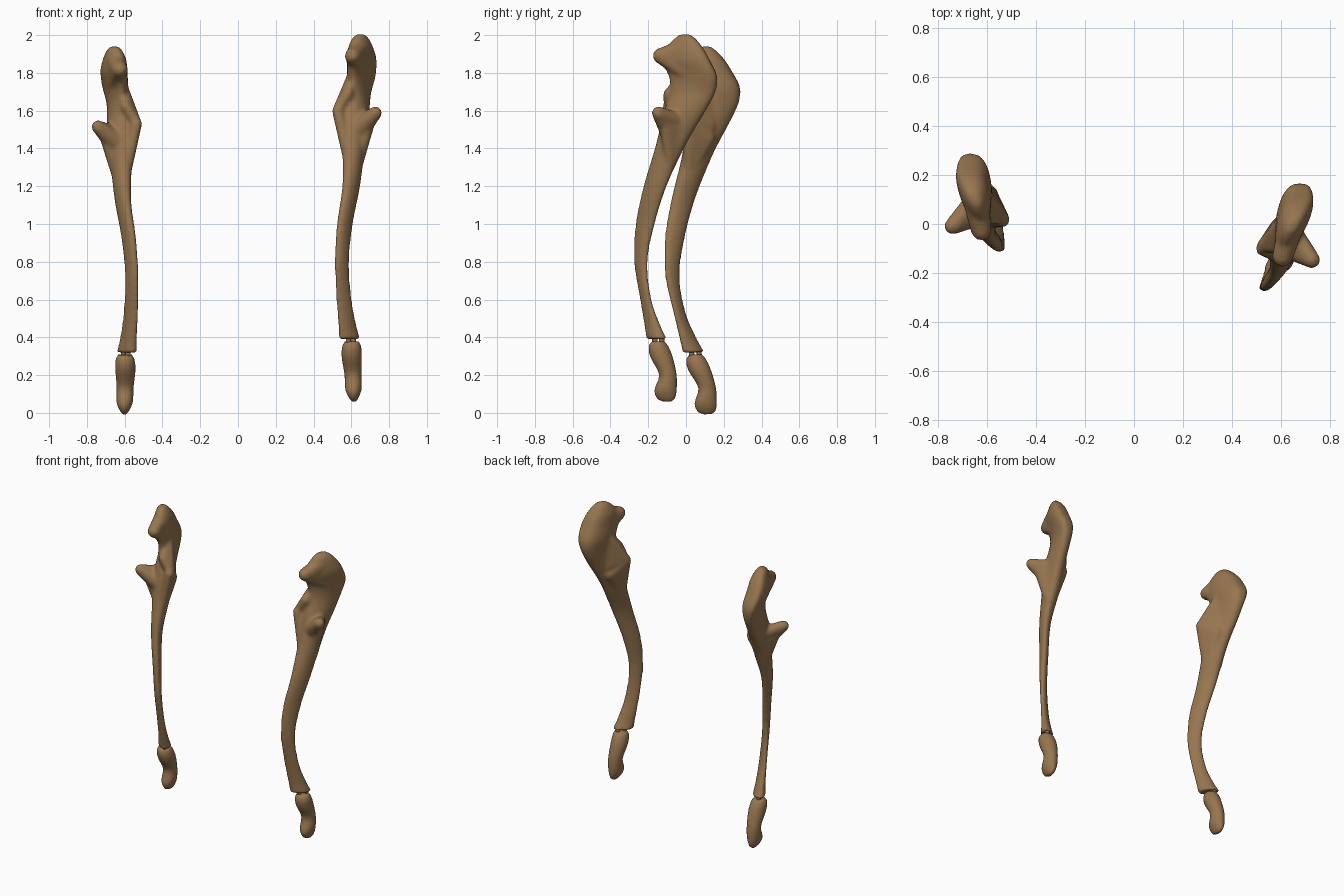
import bpy, bmesh, math
from mathutils import Matrix, Vector

if "Cube" in bpy.data.objects:
    bpy.data.objects.remove(bpy.data.objects["Cube"])

bone = bpy.data.materials.new("bone brown")
bone.diffuse_color = (0.31, 0.18, 0.08, 1)
bone.use_nodes = True
bone.node_tree.nodes["Principled BSDF"].inputs["Base Color"].default_value = bone.diffuse_color

# Sections: z, front y, back y, front x, back x, front half width, back half width
SHAFT = [
    (0.39, -.210, -.100, .565, .617, .051, .050),
    (0.45, -.218, -.130, .554, .608, .041, .041),
    (0.60, -.243, -.183, .535, .588, .032, .032),
    (0.80, -.275, -.203, .527, .574, .030, .030),
    (1.00, -.267, -.165, .540, .592, .033, .033),
    (1.20, -.225, -.102, .575, .625, .042, .038),
    (1.40, -.165, -.010, .597, .632, .064, .050),
    (1.50, -.140, .045, .602, .645, .076, .046),
    (1.60, -.115, .105, .605, .662, .074, .046),
    (1.70, -.085, .156, .610, .672, .052, .054),
    (1.78, -.092, .165, .605, .682, .046, .076),
    (1.87, -.130, .125, .607, .684, .046, .082),
    (1.93, -.105, .092, .612, .674, .046, .070),
    (1.98, -.065, .052, .628, .664, .036, .046),
    (2.005, -.03, .02, .638, .655, .02, .022),
]
TIP = [
    (0.06, -.12, -.08, .612, .616, .010, .010),
    (0.075, -.152, -.06, .610, .616, .022, .022),
    (0.12, -.167, -.050, .609, .613, .044, .040),
    (0.20, -.142, -.050, .608, .610, .046, .043),
    (0.30, -.190, -.072, .602, .602, .054, .052),
    (0.355, -.197, -.095, .602, .602, .050, .048),
    (0.378, -.180, -.115, .602, .602, .036, .036),
]


def sample(rows, z):
    """Smooth interpolation of section rows at height z."""
    i = 0
    while i < len(rows) - 2 and z > rows[i + 1][0]:
        i += 1
    a, b = rows[i], rows[i + 1]
    p, n = rows[max(i - 1, 0)], rows[min(i + 2, len(rows) - 1)]
    h = b[0] - a[0]
    t = (z - a[0]) / h
    out = []
    for k in range(1, 7):
        ma = (b[k] - p[k]) / (b[0] - p[0]) * h
        mb = (n[k] - a[k]) / (n[0] - a[0]) * h
        out.append((2*t**3 - 3*t*t + 1) * a[k] + (t**3 - 2*t*t + t) * ma
                   + (3*t*t - 2*t**3) * b[k] + (t**3 - t*t) * mb)
    return out


def loft(bm, rows, segs=32):
    zs = []
    for a, b in zip(rows, rows[1:]):
        n = max(2, round((b[0] - a[0]) / 0.025))
        zs += [a[0] + (b[0] - a[0]) * i / n for i in range(n)]
    zs.append(rows[-1][0])
    rings = []
    for z in zs:
        yf, yb, xf, xb, wf, wb = sample(rows, z)
        ring = []
        for s in range(segs):
            a = math.tau * s / segs
            u = (1 - math.cos(a)) / 2
            # the back of the upper end is boxier than the rest
            power = 1.0 - 0.35 * min(max((z - 1.4) / 0.3, 0), 1) if u > 0.5 else 1.0
            side = math.copysign(abs(math.sin(a)) ** power, math.sin(a))
            x = xf + (xb - xf) * u + side * (wf + (wb - wf) * u)
            ring.append(bm.verts.new((x, yf + (yb - yf) * u, z)))
        rings.append(ring)
    for r, q in zip(rings, rings[1:]):
        for s in range(segs):
            t = (s + 1) % segs
            bm.faces.new((r[s], r[t], q[t], q[s]))
    bm.faces.new(rings[0][::-1])
    bm.faces.new(rings[-1])


def web(bm, *balls):
    """Convex skin stretched over balls (x, y, z, radius)."""
    hull = bmesh.new()
    for x, y, z, r in balls:
        bmesh.ops.create_icosphere(hull, subdivisions=2, radius=r,
                                   matrix=Matrix.Translation((x, y, z)))
    pts = [v.co.copy() for v in hull.verts]
    hull.clear()
    for p in pts:
        hull.verts.new(p)
    bmesh.ops.convex_hull(hull, input=hull.verts)
    loose = [v for v in hull.verts if not v.link_faces]
    bmesh.ops.delete(hull, geom=loose, context='VERTS')
    me = bpy.data.meshes.new("web")
    hull.to_mesh(me)
    hull.free()
    bm.from_mesh(me)
    bpy.data.meshes.remove(me)


def finish(bm, name, matrix, remesh):
    bmesh.ops.recalc_face_normals(bm, faces=bm.faces)
    bmesh.ops.transform(bm, matrix=matrix, verts=bm.verts)
    if matrix.determinant() < 0:
        bmesh.ops.reverse_faces(bm, faces=bm.faces)
    for f in bm.faces:
        f.smooth = True
    me = bpy.data.meshes.new(name)
    bm.to_mesh(me)
    bm.free()
    me.materials.append(bone)
    ob = bpy.data.objects.new(name, me)
    bpy.context.collection.objects.link(ob)
    if remesh:
        m = ob.modifiers.new("fuse", 'REMESH')
        m.mode = 'VOXEL'
        m.voxel_size = 0.009
        m.use_smooth_shade = True
        s = ob.modifiers.new("soften", 'SMOOTH')
        s.factor = 0.5
        s.iterations = 12


def build(side, matrix):
    bm = bmesh.new()
    loft(bm, SHAFT)
    # Hooked process at the top front
    web(bm, (.607, -.135, 1.89, .043), (.645, -.01, 1.93, .05), (.645, .01, 1.80, .05))
    # Outer process flaring out of the shaft
    web(bm, (.728, -.147, 1.588, .036), (.692, -.12, 1.535, .036), (.655, -.04, 1.55, .04),
        (.62, -.08, 1.49, .06))
    web(bm, (.69, -.11, 1.53, .035), (.637, -.085, 1.32, .028), (.63, -.03, 1.50, .05))
    # Inner process and the ridge running up beside the notch
    web(bm, (.528, -.10, 1.60, .032), (.555, -.095, 1.49, .03), (.588, -.13, 1.33, .030),
        (.60, -.02, 1.52, .05))
    web(bm, (.532, -.09, 1.61, .03), (.582, -.093, 1.69, .029), (.605, -.01, 1.77, .035),
        (.605, -.01, 1.58, .045))
    finish(bm, side + "_forearm_bone", matrix, True)

    # Separate lower end
    bm = bmesh.new()
    loft(bm, TIP)
    finish(bm, side + "_bone_tip", matrix, False)

    # Small pegs bridging the gap
    bm = bmesh.new()
    for x, y in ((.585, -.165), (.612, -.128)):
        bmesh.ops.create_cone(bm, cap_ends=True, segments=12, radius1=.014, radius2=.014,
                              depth=.06, matrix=Matrix.Translation((x, y, .385)))
    finish(bm, side + "_gap_pegs", matrix, False)


build("right", Matrix.Identity(4))
# Left bone is the mirror image, leaning slightly back and twisted a little
pivot = Vector((-.61, .06, 0))
twist = Matrix.Translation(pivot) @ Matrix.Rotation(-.1, 4, 'Z') @ Matrix.Translation(-pivot)
build("left", twist @ Matrix.Translation((.008, .22, -.055)) @ Matrix.Rotation(.06, 4, 'X')
      @ Matrix.Rotation(-.009, 4, 'Y') @ Matrix.Diagonal((-1, 1, 1, 1)))
